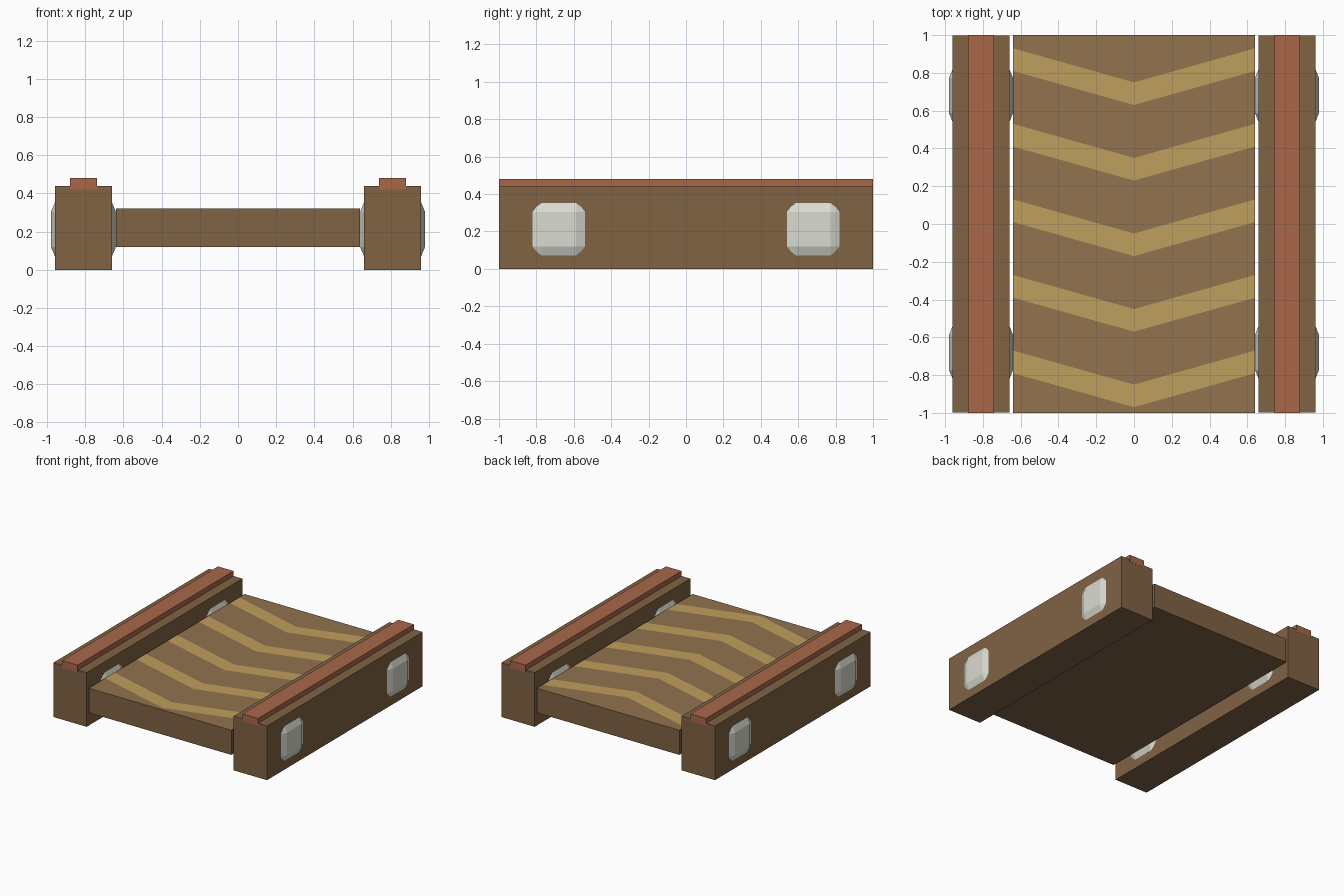
import bpy, bmesh

if "Cube" in bpy.data.objects:
    bpy.data.objects.remove(bpy.data.objects["Cube"])


def material(name, hex_rgb):
    def lin(c):
        return c / 12.92 if c <= 0.04045 else ((c + 0.055) / 1.055) ** 2.4
    m = bpy.data.materials.new(name)
    m.diffuse_color = [lin(int(hex_rgb[i:i + 2], 16) / 255) for i in (0, 2, 4)] + [1]
    m.use_nodes = True
    m.node_tree.nodes["Principled BSDF"].inputs["Base Color"].default_value = m.diffuse_color
    return m


WOOD = material("brown", "806344")
DECK = material("deck_brown", "927350")
STRIPE = material("ochre", "BF9F5C")
RAIL = material("rust_red", "A96749")
PAD = material("off_white", "DADBD1")


def box(name, center, size, mat, bevel=0):
    bm = bmesh.new()
    bmesh.ops.create_cube(bm, size=1)
    bmesh.ops.scale(bm, vec=size, verts=bm.verts)
    bmesh.ops.translate(bm, vec=center, verts=bm.verts)
    if bevel:
        bmesh.ops.bevel(bm, geom=bm.edges[:], offset=bevel, segments=2,
                        profile=0.5, affect='EDGES')
    return finish(name, bm, [mat])


def finish(name, bm, mats):
    bmesh.ops.recalc_face_normals(bm, faces=bm.faces)
    me = bpy.data.meshes.new(name)
    bm.to_mesh(me)
    bm.free()
    for m in mats:
        me.materials.append(m)
    ob = bpy.data.objects.new(name, me)
    bpy.context.collection.objects.link(ob)
    return ob


# Side beams with top rails and rounded pads poking through both faces
for side, s in (("left", -1), ("right", 1)):
    box(f"{side}_beam", (s * 0.81, 0, 0.22), (0.30, 1.998, 0.44), WOOD)
    box(f"{side}_rail", (s * 0.81, 0, 0.45), (0.14, 2.0, 0.06), RAIL)
    for end, e in (("front", -1), ("back", 1)):
        box(f"{side}_{end}_pad", (s * 0.81, e * 0.68, 0.212),
            (0.34, 0.32, 0.32), PAD, bevel=0.068)

# Deck: slab whose top is divided into plain and chevron bands
W, TOP, BOTTOM, DIP = 0.64, 0.32, 0.12, 0.18
rows = [(-1, -1)]
for i in range(5):
    y = -0.79 + 0.4 * i
    rows += [(y, y - DIP), (y + 0.12, y + 0.12 - DIP)]
rows.append((1, 1))

bm = bmesh.new()
grid = [[bm.verts.new((x, y, TOP)) for x, y in ((-W, edge), (0, mid), (W, edge))]
        for edge, mid in rows]
for i, (a, b) in enumerate(zip(grid, grid[1:])):
    for j in (0, 1):
        face = bm.faces.new((a[j], a[j + 1], b[j + 1], b[j]))
        face.material_index = 2 if i % 2 else 1
low = [bm.verts.new((x, y, BOTTOM)) for x, y in ((-W, -1), (W, -1), (W, 1), (-W, 1))]
bm.faces.new(low[::-1])
bm.faces.new([low[0], low[1]] + grid[0][::-1])
bm.faces.new([low[2], low[3]] + grid[-1])
bm.faces.new([low[1], low[2]] + [r[2] for r in reversed(grid)])
bm.faces.new([low[3], low[0]] + [r[0] for r in grid])
finish("chevron_deck", bm, [WOOD, DECK, STRIPE])
